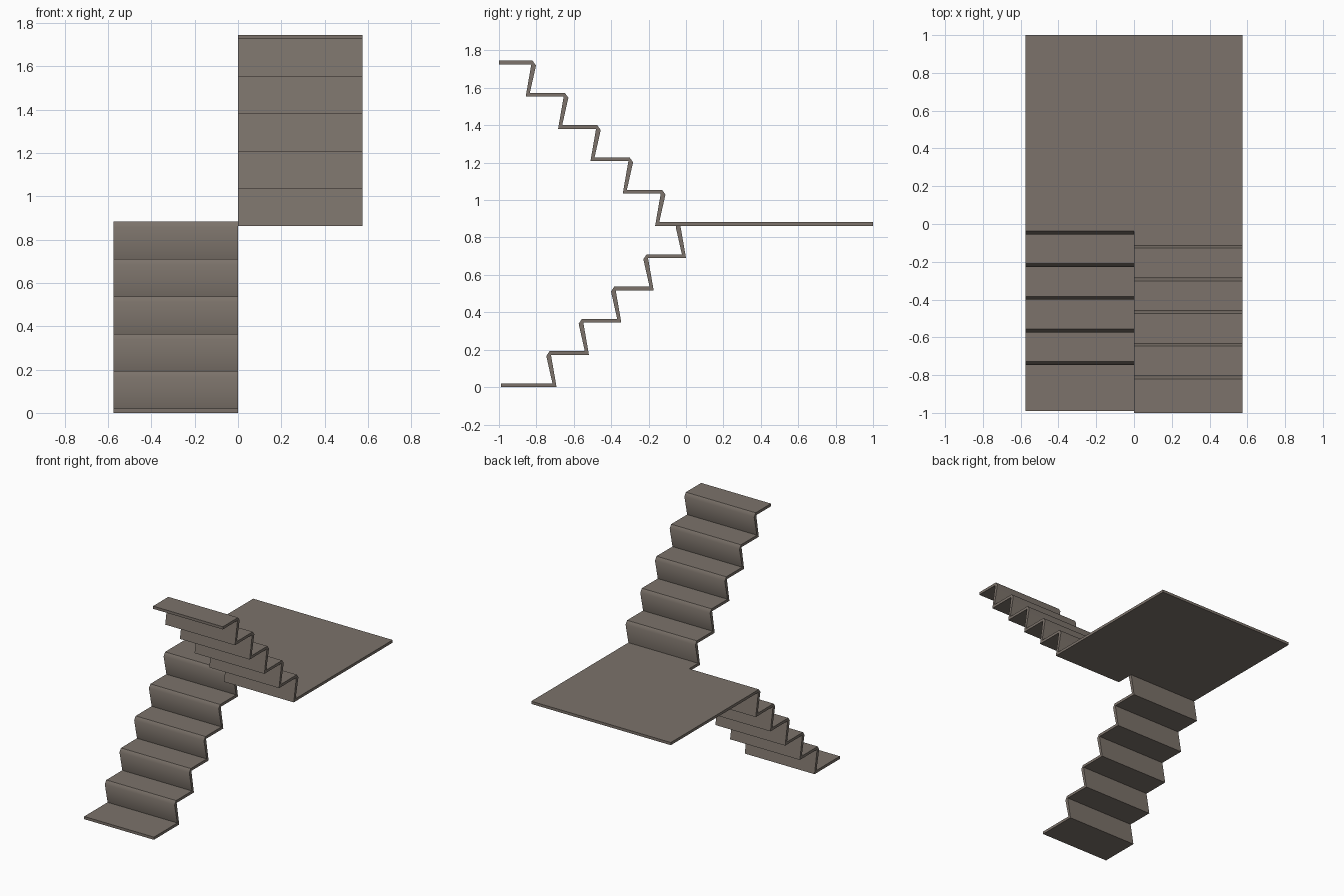
import bpy, bmesh, math

if "Cube" in bpy.data.objects:
    bpy.data.objects.remove(bpy.data.objects["Cube"])

RISE, RUN, THICK, HALF_W, STEPS = 0.1725, 0.173, 0.02, 0.575, 5
MID = RISE * STEPS  # underside of the landing

stone = bpy.data.materials.new("warm grey stone")
stone.diffuse_color = (0.2, 0.17, 0.145, 1)
stone.use_nodes = True
stone.node_tree.nodes["Principled BSDF"].inputs["Base Color"].default_value = stone.diffuse_color


def extrude(name, outline, offset):
    """Make a solid from a flat 3D outline pushed along offset."""
    bm = bmesh.new()
    face = bm.faces.new([bm.verts.new(p) for p in outline])
    geo = bmesh.ops.extrude_face_region(bm, geom=[face])["geom"]
    bmesh.ops.translate(bm, vec=offset,
                        verts=[v for v in geo if isinstance(v, bmesh.types.BMVert)])
    bmesh.ops.recalc_face_normals(bm, faces=bm.faces[:])
    mesh = bpy.data.meshes.new(name)
    bm.to_mesh(mesh)
    bm.free()
    mesh.materials.append(stone)
    obj = bpy.data.objects.new(name, mesh)
    bpy.context.collection.objects.link(obj)
    bpy.ops.object.select_all(action='DESELECT')
    obj.select_set(True)
    bpy.context.view_layer.objects.active = obj
    bpy.ops.object.shade_smooth_by_angle(angle=math.radians(50))
    return obj


def flight(name, x0, start, corner, z0, end, direction):
    """Folded stair strip: leaning risers with a chamfered nosing."""
    top, under = list(start[0]), list(start[1])
    for i in range(STEPS):
        y, z = corner + direction * RUN * i, z0 + RISE * i
        top += [(y - direction * 0.022, z + THICK),
                (y - direction * 0.055, z + RISE - 0.006),
                (y - direction * 0.037, z + RISE + THICK)]
        under += [(y, z), (y - direction * 0.03, z + RISE)]
    top.append((end, z0 + MID + THICK))
    under.append((end, z0 + MID))
    outline = [(x0, y, z) for y, z in top + under[::-1]]
    return extrude(name, outline, (HALF_W, 0, 0))


# Lower flight climbs towards the back on the left
flight("lower_flight", -HALF_W, ([(-0.99, THICK)], [(-0.99, 0)]),
       -4 * RUN, 0, -0.03, 1)

# Upper flight climbs back towards the front on the right
turn = -0.165
flight("upper_flight", 0, ([], [(turn + 0.022, MID)]), turn, MID, -1, -1)

# Landing joins both flights
plan = [(-HALF_W, 1), (-HALF_W, -0.03), (0, -0.03),
        (0, turn + 0.022), (HALF_W, turn + 0.022), (HALF_W, 1)]
extrude("landing", [(x, y, MID) for x, y in plan], (0, 0, THICK))
